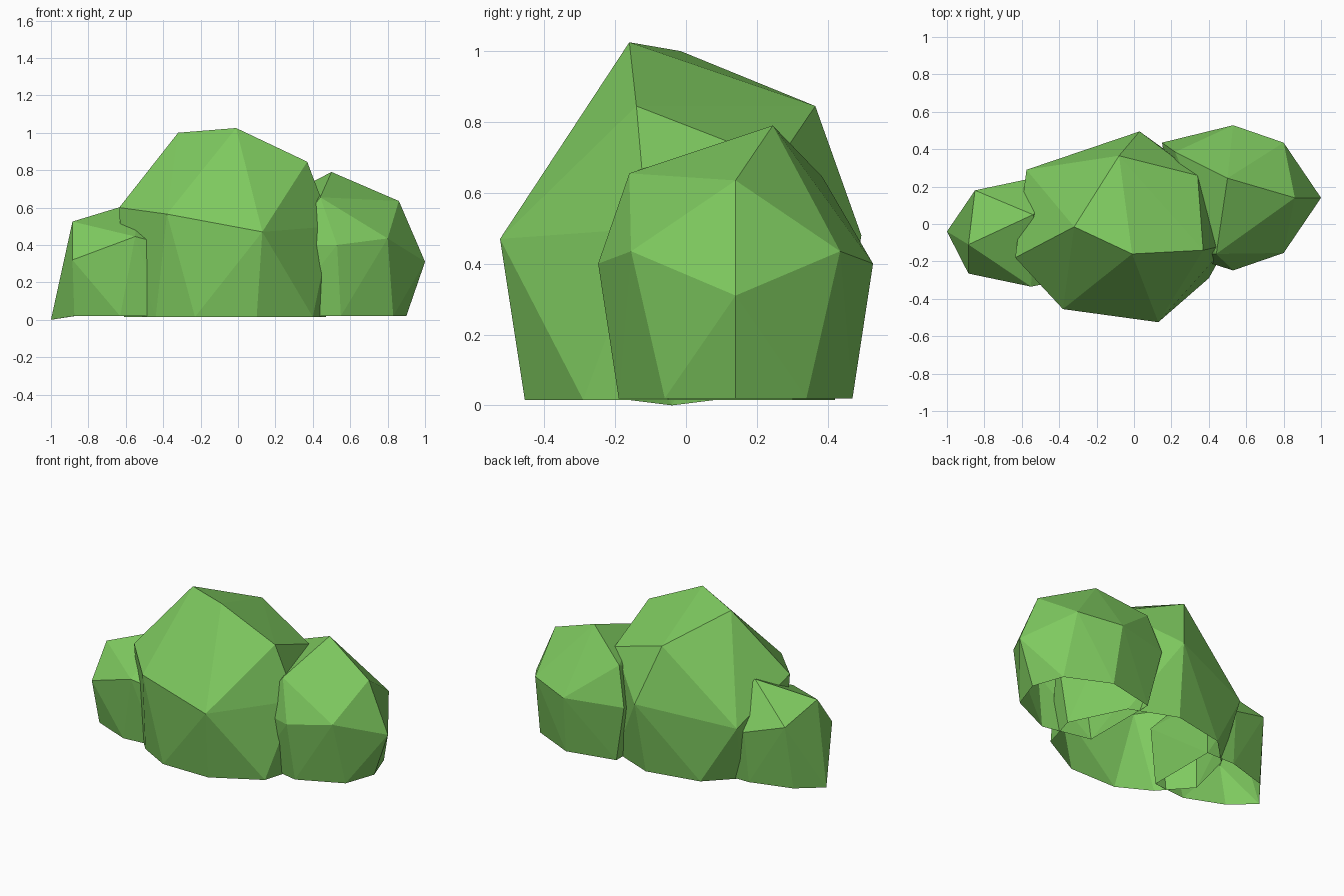
import bpy, bmesh

if "Cube" in bpy.data.objects:
    bpy.data.objects.remove(bpy.data.objects["Cube"])

# One flat leaf colour
leaf = bpy.data.materials.new("leaf green")
leaf.diffuse_color = (0.21, 0.59, 0.115, 1)
leaf.use_nodes = True
leaf.node_tree.nodes["Principled BSDF"].inputs["Base Color"].default_value = leaf.diffuse_color


def clump(name, crown, rim, base_z):
    """Faceted foliage clump: hull over crown points and a ground rim, open below."""
    bm = bmesh.new()
    for p in crown:
        bm.verts.new(p)
    for x, y in rim:
        bm.verts.new((x, y, base_z))
    res = bmesh.ops.convex_hull(bm, input=bm.verts[:])
    unused = {g for g in res["geom_interior"] + res["geom_unused"]
              if isinstance(g, bmesh.types.BMVert)}
    bmesh.ops.delete(bm, geom=list(unused), context='VERTS')
    bmesh.ops.recalc_face_normals(bm, faces=bm.faces[:])
    # open underside
    under = [f for f in bm.faces if f.normal.z < -0.8 and f.calc_center_median().z < 0.1]
    bmesh.ops.delete(bm, geom=under, context='FACES')
    me = bpy.data.meshes.new(name)
    bm.to_mesh(me)
    bm.free()
    me.materials.append(leaf)
    ob = bpy.data.objects.new(name, me)
    bpy.context.collection.objects.link(ob)
    return ob


# Tall middle clump
clump("middle_clump",
      [(-.01, -.16, 1.025), (-.32, -.015, 1.0), (.37, -.14, .845), (-.08, .365, .845),
       (-.635, -.18, .60), (-.38, -.455, .565), (.13, -.525, .47), (-.575, .29, .40),
       (.03, .495, .48), (.34, .26, .69), (.5, -.11, .5)],
      [(-.23, -.455), (.1, -.455), (.4, -.29), (.47, -.05), (.3, .3), (0, .42),
       (-.35, .35), (-.53, .17), (-.61, -.15), (-.44, -.34)], .015)

# Right clump, its lower part mirrored about y = 0.14
MID = .14
crown = [(.5, .245, .79), (.86, MID, .635), (1.0, MID, .31), (.44, -.16, .655),
         (.22, .385, .645), (.15, .435, .4), (.25, -.16, .4)]
rim = [(.9, MID)]
for s in (-1, 1):
    crown += [(.8, MID + s * .295, .435), (.53, MID + s * .388, .4)]
    rim += [(.83, MID + s * .2), (.55, MID + s * .33), (.23, MID + s * .26)]
clump("right_clump", crown, rim, .02)

# Low left clump with a point reaching the ground
clump("left_clump",
      [(-1, -.04, 0), (-.885, -.11, .525), (-.885, -.265, .32), (-.55, -.335, .445),
       (-.85, .18, .44), (-.54, .05, .63), (-.59, .235, .36), (-.38, -.3, .4), (-.4, .2, .4)],
      [(-.875, -.2), (-.63, -.3), (-.87, .12), (-.6, .2), (-.4, -.28), (-.4, .2)], .02)
